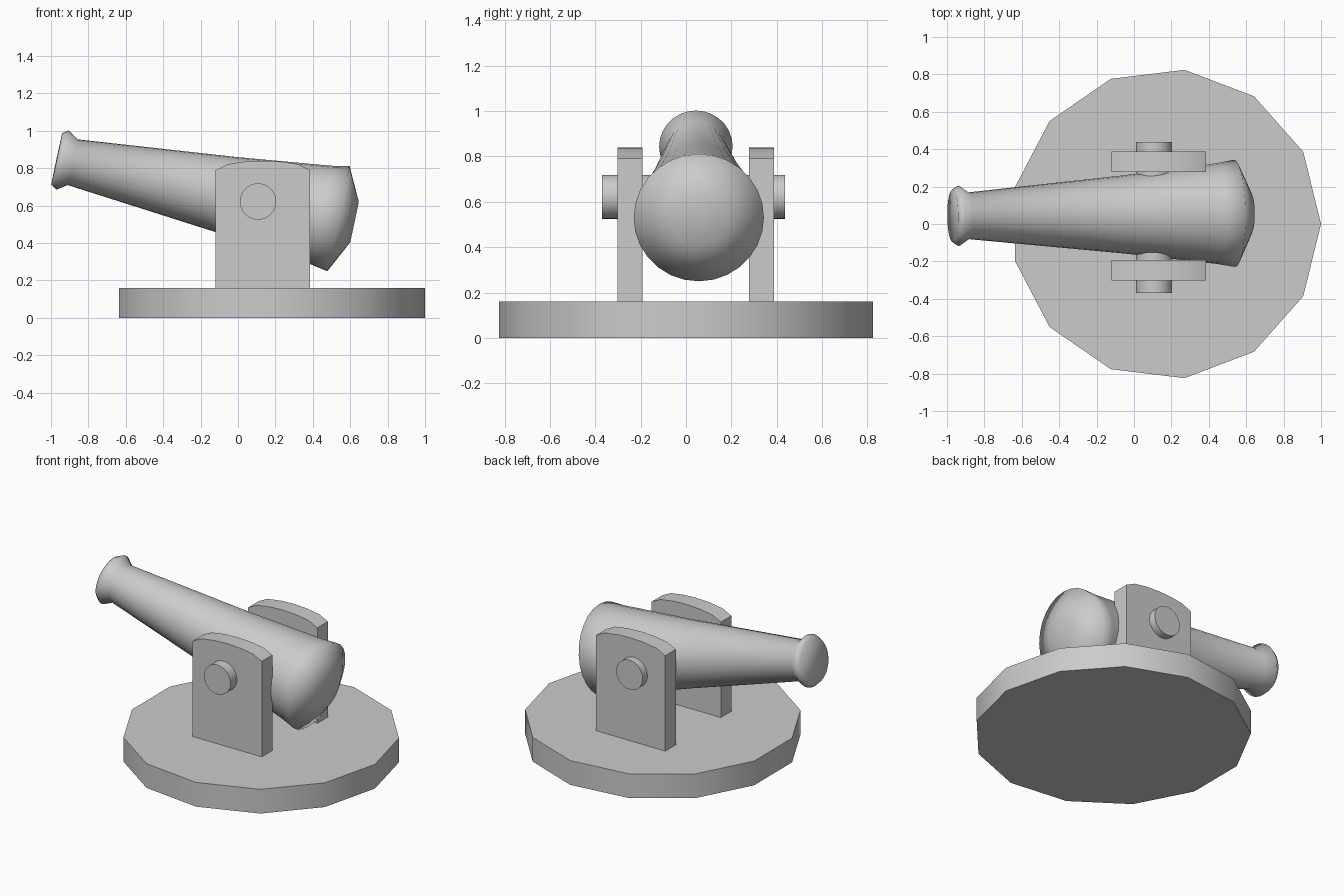
import bpy, bmesh, math

if "Cube" in bpy.data.objects:
    bpy.data.objects.remove(bpy.data.objects["Cube"])


def make_object(name, bm):
    bmesh.ops.recalc_face_normals(bm, faces=bm.faces)
    mesh = bpy.data.meshes.new(name)
    bm.to_mesh(mesh)
    bm.free()
    obj = bpy.data.objects.new(name, mesh)
    bpy.context.collection.objects.link(obj)
    return obj


def smooth(obj, angle=None):
    bpy.ops.object.select_all(action='DESELECT')
    obj.select_set(True)
    bpy.context.view_layer.objects.active = obj
    if angle is None:
        bpy.ops.object.shade_smooth()
    else:
        bpy.ops.object.shade_smooth_by_angle(angle=math.radians(angle))


def cylinder(name, sides, radius, depth, location, rotation=(0, 0, 0)):
    bpy.ops.mesh.primitive_cylinder_add(vertices=sides, radius=radius, depth=depth,
                                        location=location, rotation=rotation)
    obj = bpy.context.object
    obj.name = name
    smooth(obj, 32)
    return obj


def plate(name, outline, y0, y1):
    """Extrude an x/z outline along y."""
    bm = bmesh.new()
    face = bm.faces.new([bm.verts.new((x, y0, z)) for x, z in outline])
    ext = bmesh.ops.extrude_face_region(bm, geom=[face])
    verts = [g for g in ext['geom'] if isinstance(g, bmesh.types.BMVert)]
    bmesh.ops.translate(bm, verts=verts, vec=(0, y1 - y0, 0))
    obj = make_object(name, bm)
    smooth(obj, 30)
    return obj


def lathe(name, profile, sides):
    """Revolve (distance, radius) pairs around the x axis, with flat end caps."""
    bm = bmesh.new()
    rings = []
    for s, r in profile:
        rings.append([bm.verts.new((s, r * math.sin(2 * math.pi * i / sides),
                                    r * math.cos(2 * math.pi * i / sides)))
                      for i in range(sides)])
    for a, b in zip(rings, rings[1:]):
        for i in range(sides):
            j = (i + 1) % sides
            bm.faces.new((a[i], a[j], b[j], b[i]))
    bm.faces.new(rings[0])
    bm.faces.new(rings[-1])
    return make_object(name, bm)


# Thirteen-sided turntable base, one corner pointing to +x
base = cylinder("base", 13, 0.83, 0.16, (0.17, 0, 0.08), (0, 0, -math.pi / 2))

# Two upright cheeks with arched tops
cheek_outline = [(-0.12, 0.15), (-0.12, 0.79), (-0.055, 0.822), (0.04, 0.836), (0.132, 0.84),
                 (0.225, 0.836), (0.32, 0.822), (0.385, 0.79), (0.385, 0.15)]
for name, y in (("front_cheek", -0.302), ("back_cheek", 0.278)):
    plate(name, cheek_outline, y, y + 0.11)

# Trunnion pin through cheeks and barrel
cylinder("trunnion", 32, 0.097, 0.807, (0.107, 0.034, 0.622), (math.pi / 2, 0, 0))

# Barrel: muzzle lip, neck, flared body and shallow breech dome
barrel = lathe("barrel", [(-0.086, 0.141), (-0.054, 0.162), (0.0, 0.125), (0.85, 0.209),
                          (1.356, 0.269), (1.454, 0.287), (1.541, 0.112)], 28)
barrel.location = (-0.885, 0.044, 0.8325)
barrel.rotation_euler = (0, math.radians(12), math.radians(0.5))
smooth(barrel)
